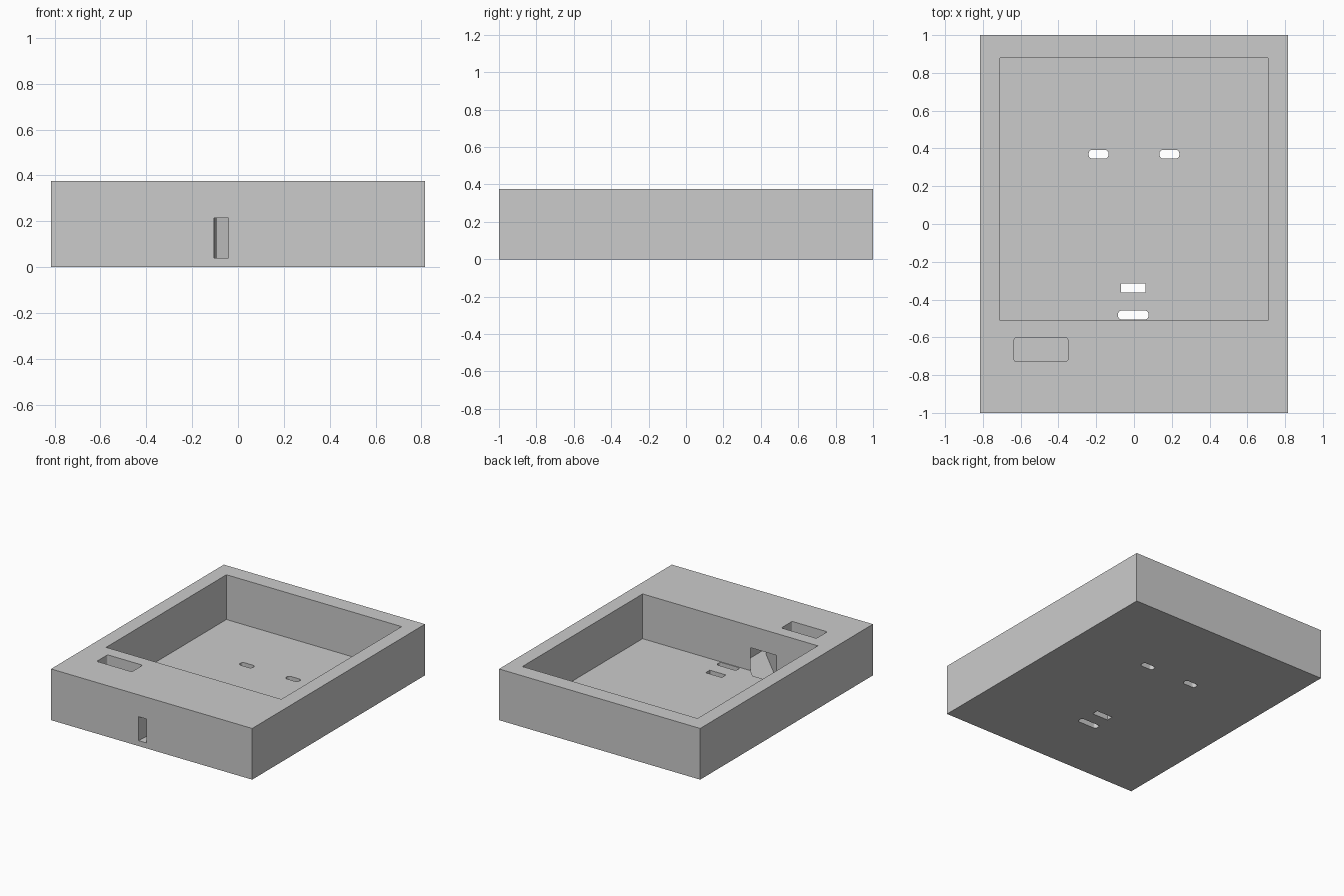
import bpy, bmesh, math

if "Cube" in bpy.data.objects:
    bpy.data.objects.remove(bpy.data.objects["Cube"])

TOP = 0.375     # tray height
FLOOR = 0.047   # pocket floor level


def prism(name, outline, z0, z1):
    """Extrude a counter-clockwise xy outline from z0 to z1."""
    bm = bmesh.new()
    face = bm.faces.new([bm.verts.new((x, y, z0)) for x, y in outline])
    ext = bmesh.ops.extrude_face_region(bm, geom=[face])
    for v in ext["geom"]:
        if isinstance(v, bmesh.types.BMVert):
            v.co.z = z1
    bmesh.ops.recalc_face_normals(bm, faces=bm.faces)
    mesh = bpy.data.meshes.new(name)
    bm.to_mesh(mesh)
    bm.free()
    obj = bpy.data.objects.new(name, mesh)
    bpy.context.collection.objects.link(obj)
    return obj


def rect(x0, x1, y0, y1, r=0.0, seg=5):
    """Rectangle outline with optional rounded corners."""
    if r == 0:
        return [(x0, y0), (x1, y0), (x1, y1), (x0, y1)]
    pts = []
    centres = [(x1 - r, y1 - r), (x0 + r, y1 - r), (x0 + r, y0 + r), (x1 - r, y0 + r)]
    for q, (cx, cy) in enumerate(centres):
        for i in range(seg + 1):
            a = math.pi / 2 * (q + i / seg)
            pts.append((cx + r * math.cos(a), cy + r * math.sin(a)))
    return pts


def cut(body, outline, z0, z1):
    """Subtract a prism from the body."""
    tool = prism("cutter", outline, z0, z1)
    tool.hide_render = True
    mod = body.modifiers.new("cut", "BOOLEAN")
    mod.operation = "DIFFERENCE"
    mod.solver = "EXACT"
    mod.object = tool
    bpy.context.view_layer.objects.active = body
    bpy.ops.object.modifier_apply(modifier=mod.name)
    bpy.data.objects.remove(tool)


# Outer block
tray = prism("tray", rect(-0.815, 0.815, -1, 1), 0, TOP)

# Main pocket and small rounded recess in the front rim
cut(tray, rect(-0.71, 0.71, -0.512, 0.88), FLOOR, 0.5)
cut(tray, rect(-0.635, -0.35, -0.728, -0.603, 0.012, 3), 0.19, 0.5)

# Cable channel: straight in from the front, then 45 degrees into the pocket
channel = [(-0.105, -1.1), (-0.04, -1.1), (-0.042, -0.633),
           (-0.223, -0.452), (-0.435, -0.452), (-0.093, -0.794), (-0.105, -1.0)]
cut(tray, channel, 0.04, 0.215)

# Rounded slots through the floor, mirrored pair at the back
for s in (-1, 1):
    cut(tray, rect(s * 0.1875 - 0.0525, s * 0.1875 + 0.0525, 0.346, 0.393, 0.02), -0.1, 0.1)
# Front floor slots: one square, one rounded
cut(tray, rect(-0.07, 0.061, -0.363, -0.315), -0.1, 0.1)
cut(tray, rect(-0.085, 0.077, -0.506, -0.458, 0.02), -0.1, 0.1)
